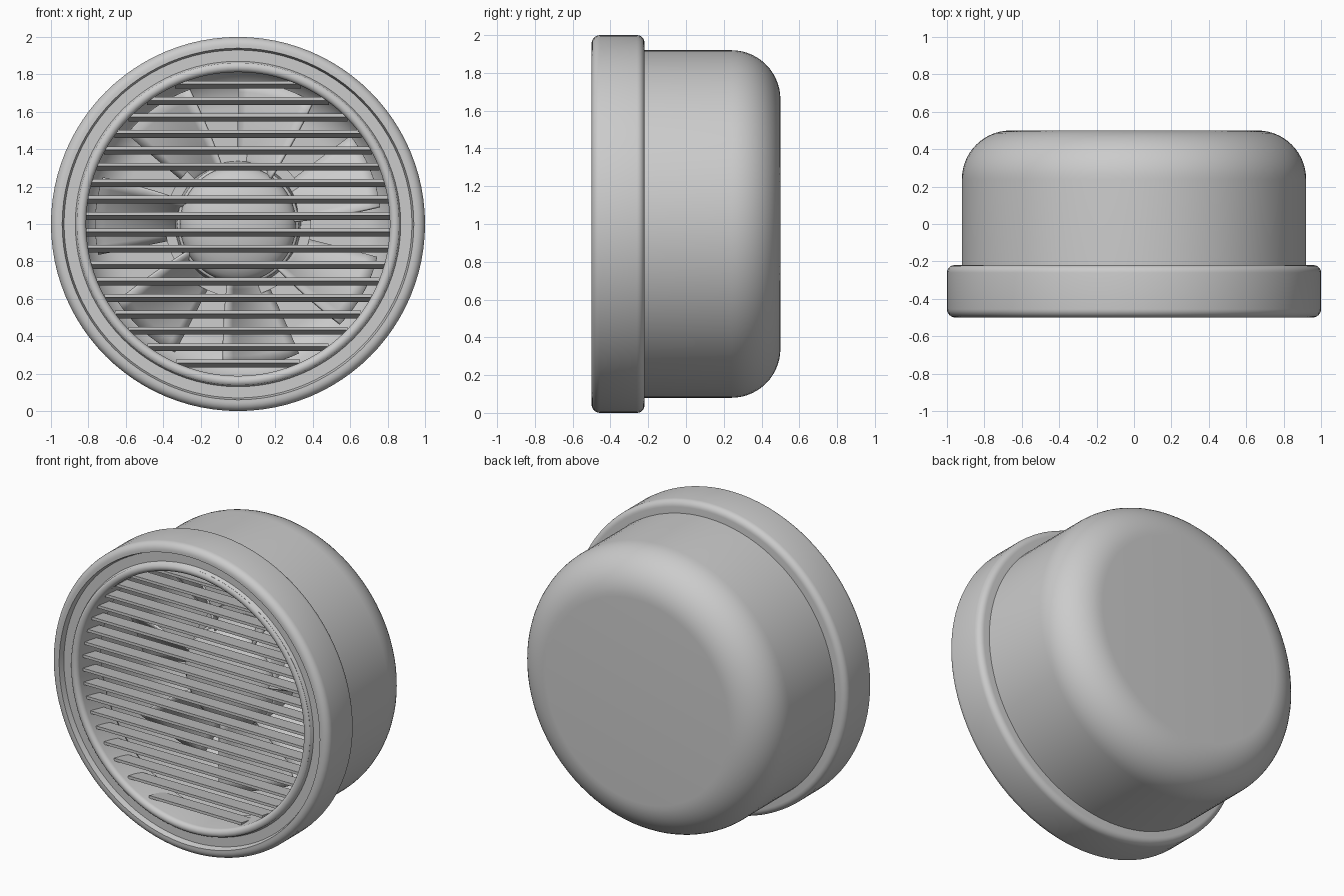
import bpy, bmesh, math
from math import sin, cos, pi, radians, sqrt

if "Cube" in bpy.data.objects:
    bpy.data.objects.remove(bpy.data.objects["Cube"])

CZ = 1.0      # height of the fan axis
SEG = 96


def finish(name, bm, angle=35):
    bmesh.ops.recalc_face_normals(bm, faces=bm.faces)
    me = bpy.data.meshes.new(name)
    bm.to_mesh(me)
    bm.free()
    ob = bpy.data.objects.new(name, me)
    bpy.context.collection.objects.link(ob)
    bpy.ops.object.select_all(action='DESELECT')
    ob.select_set(True)
    bpy.context.view_layer.objects.active = ob
    bpy.ops.object.shade_smooth_by_angle(angle=radians(angle))
    return ob


def arc(r, y, rad, a0, a1, n=8):
    """Points of a fillet in the (radius, y) plane."""
    return [(r + rad * cos(radians(a0 + (a1 - a0) * i / n)),
             y + rad * sin(radians(a0 + (a1 - a0) * i / n))) for i in range(n + 1)]


def lathe(name, pts, closed=False):
    """Spin a (radius, y) profile around the fan axis."""
    bm = bmesh.new()
    rings = []
    for r, y in pts:
        if r < 1e-5:
            rings.append([bm.verts.new((0, y, CZ))] * SEG)
        else:
            rings.append([bm.verts.new((r * cos(2 * pi * i / SEG), y,
                                        CZ + r * sin(2 * pi * i / SEG))) for i in range(SEG)])
    pairs = list(zip(rings, rings[1:]))
    if closed:
        pairs.append((rings[-1], rings[0]))
    for a, b in pairs:
        for i in range(SEG):
            j = (i + 1) % SEG
            quad = list(dict.fromkeys((a[i], a[j], b[j], b[i])))
            if len(quad) > 2:
                bm.faces.new(quad)
    return finish(name, bm)


# Hollow cup-shaped housing with a large rounded back edge
lathe("housing",
      [(0, 0.5)] + arc(0.66, 0.24, 0.26, 90, 0, 14) + [(0.92, -0.28), (0.84, -0.28)]
      + arc(0.62, 0.2, 0.22, 0, 90, 12) + [(0, 0.42)])

# Front bezel: rounded rim, recessed flat band and inner bead
lathe("front_bezel",
      arc(0.96, -0.26, 0.04, 90, 0, 6) + arc(0.955, -0.455, 0.045, 0, -90, 6)
      + [(0.94, -0.5), (0.93, -0.465), (0.87, -0.465), (0.86, -0.485)]
      + arc(0.84, -0.47, 0.028, -40, -180, 8) + [(0.812, -0.25), (0.835, -0.22)],
      closed=True)

# Horizontal louvre slats, front edge raised, spanning the opening
PITCH, DEPTH, THICK, DROP = 0.0877, 0.13, 0.018, 0.024
bm = bmesh.new()
for k in range(-9, 9):
    z = 0.043 + k * PITCH
    half = sqrt(max(0.817 ** 2 - z * z, 0.01))
    y0 = -0.44
    section = [(y0, z + DROP / 2 + THICK / 2), (y0 + DEPTH, z - DROP / 2 + THICK / 2),
               (y0 + DEPTH, z - DROP / 2 - THICK / 2), (y0, z + DROP / 2 - THICK / 2)]
    ends = [[bm.verts.new((x, y, CZ + h)) for y, h in section] for x in (-half, half)]
    for i in range(4):
        j = (i + 1) % 4
        bm.faces.new((ends[0][i], ends[0][j], ends[1][j], ends[1][i]))
    for e in ends:
        bm.faces.new(e)
finish("louvre_slats", bm)

# Domed hub cap, hub flange and the motor reaching the back wall
dome = [(0.31 * sin(radians(a)), -0.08 - 0.13 * cos(radians(a))) for a in range(0, 91, 9)]
dome[0] = (0, dome[0][1])
lathe("hub_cap", dome + [(0.31, -0.06), (0, -0.06)])
lathe("hub", [(0, -0.07)] + arc(0.31, -0.055, 0.015, -90, 0, 4) + [(0.34, 0.16), (0, 0.16)])
lathe("motor", [(0, 0.1), (0.39, 0.1), (0.39, 0.43), (0, 0.43)])

# Seven pitched fan blades
NR, NA = 8, 8
bm = bmesh.new()
for b in range(7):
    start = radians(7 + b * 360 / 7)
    grid = []
    for i in range(NR + 1):
        t = i / NR
        r = 0.29 + 0.475 * t
        lead = radians(-4 * (1 - t))
        depth = 0.26 - 0.05 * t
        row = []
        for j in range(NA + 1):
            s = j / NA
            a = start + lead + radians(31 + 5 * (1 - t)) * s
            y = 0.02 + depth * (s - 0.5) + 0.03 * sin(pi * s)
            row.append(bm.verts.new((r * cos(a), y, CZ + r * sin(a))))
        grid.append(row)
    for i in range(NR):
        for j in range(NA):
            bm.faces.new((grid[i][j], grid[i + 1][j], grid[i + 1][j + 1], grid[i][j + 1]))
blades = finish("fan_blades", bm)
mod = blades.modifiers.new("thickness", 'SOLIDIFY')
mod.thickness = 0.015
mod.offset = 0
